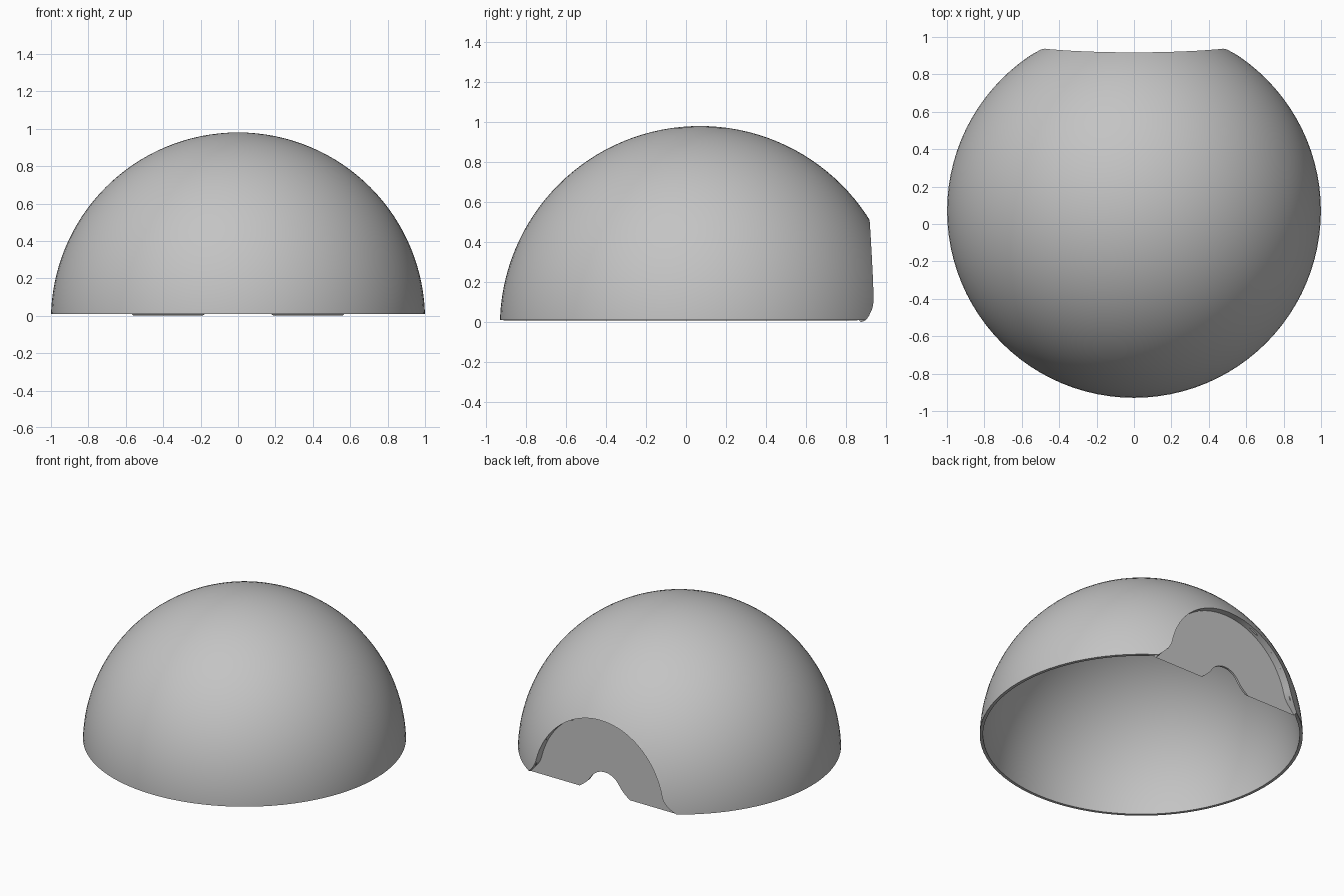
import bpy
import bmesh
import math

cube = bpy.data.objects.get("Cube")
if cube:
    bpy.data.objects.remove(cube, do_unlink=True)

CENTRE_Y, CENTRE_Z = 0.07, -0.02
BASE, PANEL_Y, THICK = 0.01, 0.875, 0.02

grey = bpy.data.materials.new("plain grey")
grey.use_nodes = True
grey.diffuse_color = (0.55, 0.55, 0.55, 1)
grey.node_tree.nodes["Principled BSDF"].inputs["Base Color"].default_value = grey.diffuse_color


def add_object(name, bm):
    mesh = bpy.data.meshes.new(name)
    bmesh.ops.recalc_face_normals(bm, faces=bm.faces)
    bm.to_mesh(mesh)
    bm.free()
    obj = bpy.data.objects.new(name, mesh)
    bpy.context.collection.objects.link(obj)
    return obj


def arch_cutter(name, width, height, flare, flare_height, y0, y1, steps=48):
    """Prism with an arched outline whose feet flare outward."""
    outline = []
    for i in range(steps + 1):
        t = math.pi * i / steps
        x, z = width * math.cos(t), height * math.sin(t)
        x += math.copysign(flare * max(0, 1 - z / flare_height) ** 2, x)
        outline.append((x, z))
    foot = width + flare
    outline += [(-foot, -0.2), (foot, -0.2)]
    bm = bmesh.new()
    face = bm.faces.new([bm.verts.new((x, y0, z)) for x, z in outline])
    sweep = bmesh.ops.extrude_face_region(bm, geom=[face], use_keep_orig=True)
    moved = [v for v in sweep["geom"] if isinstance(v, bmesh.types.BMVert)]
    bmesh.ops.translate(bm, verts=moved, vec=(0, y1 - y0, 0))
    obj = add_object(name, bm)
    obj.hide_render = True
    return obj


def bake(obj):
    """Replace the mesh by its modified result."""
    graph = bpy.context.evaluated_depsgraph_get()
    mesh = bpy.data.meshes.new_from_object(obj.evaluated_get(graph))
    obj.modifiers.clear()
    obj.data = mesh


def cut(obj, cutter):
    mod = obj.modifiers.new("cut", "BOOLEAN")
    mod.operation, mod.solver, mod.object = "DIFFERENCE", "EXACT", cutter
    bake(obj)
    bpy.data.objects.remove(cutter, do_unlink=True)


# Solid dome, trimmed flat at the base
bm = bmesh.new()
bmesh.ops.create_uvsphere(bm, u_segments=96, v_segments=64, radius=1)
bmesh.ops.translate(bm, verts=bm.verts, vec=(0, CENTRE_Y, CENTRE_Z))
bmesh.ops.bisect_plane(bm, geom=bm.verts[:] + bm.edges[:] + bm.faces[:],
                       plane_co=(0, 0, BASE), plane_no=(0, 0, 1), clear_inner=True)
bmesh.ops.holes_fill(bm, edges=[e for e in bm.edges if e.is_boundary])
dome = add_object("dome_shell", bm)

# Recessed arched panel at the back
cut(dome, arch_cutter("recess_cutter", 0.49, 0.51, 0.08, 0.12, PANEL_Y, 1.3))

# Open the underside and bring the panel down to the ground
bm = bmesh.new()
bm.from_mesh(dome.data)
underside = [f for f in bm.faces if all(v.co.z < BASE + 0.001 for v in f.verts)]
bmesh.ops.delete(bm, geom=underside, context="FACES")
for v in bm.verts:
    if v.co.z < BASE + 0.001 and abs(v.co.y - PANEL_Y) < 0.002 and abs(v.co.x) < 0.6:
        v.co.z = 0
bm.to_mesh(dome.data)
bm.free()

# Wall thickness
shell = dome.modifiers.new("wall", "SOLIDIFY")
shell.thickness, shell.offset = THICK, -1
bake(dome)

# Small arched notch through the panel
cut(dome, arch_cutter("notch_cutter", 0.13, 0.14, 0.06, 0.08, 0.6, 1.3, 32))

# Keep the feet exactly on the ground
lowest = min(v.co.z for v in dome.data.vertices)
for v in dome.data.vertices:
    v.co.z -= lowest

dome.data.materials.clear()
dome.data.materials.append(grey)
bpy.ops.object.select_all(action="DESELECT")
dome.select_set(True)
bpy.context.view_layer.objects.active = dome
bpy.ops.object.shade_smooth_by_angle(angle=math.radians(35))
